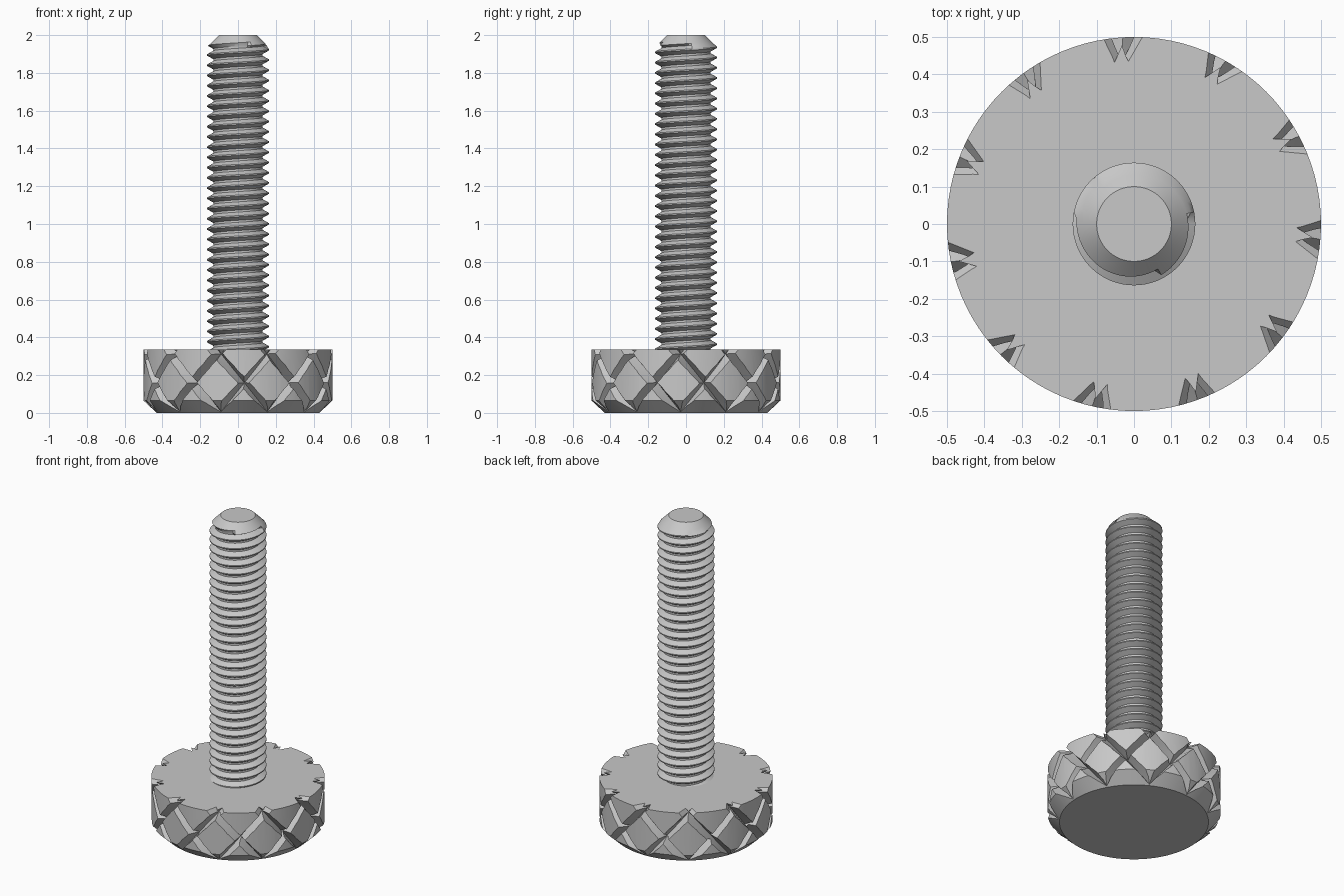
import bpy, bmesh, math

if "Cube" in bpy.data.objects:
    bpy.data.objects.remove(bpy.data.objects["Cube"])

TAU = 2 * math.pi
steel = bpy.data.materials.new("steel grey")
steel.diffuse_color = (0.58, 0.58, 0.58, 1)
steel.use_nodes = True
steel.node_tree.nodes["Principled BSDF"].inputs["Base Color"].default_value = steel.diffuse_color


def finish(bm, name):
    """Turn a bmesh into a scene object with outward normals."""
    bmesh.ops.remove_doubles(bm, verts=bm.verts, dist=1e-5)
    bmesh.ops.recalc_face_normals(bm, faces=bm.faces)
    mesh = bpy.data.meshes.new(name)
    bm.to_mesh(mesh)
    bm.free()
    mesh.materials.append(steel)
    obj = bpy.data.objects.new(name, mesh)
    bpy.context.collection.objects.link(obj)
    return obj


def polar(r, a, z):
    return (r * math.cos(a), r * math.sin(a), z)


def smooth(obj, angle):
    bpy.ops.object.select_all(action='DESELECT')
    obj.select_set(True)
    bpy.context.view_layer.objects.active = obj
    bpy.ops.object.shade_smooth_by_angle(angle=math.radians(angle))


# Knurled head: disc with a chamfered lower rim
HEAD_TOP, HEAD_R, SIDES = 0.335, 0.5, 96
bm = bmesh.new()
rings = [[bm.verts.new(polar(r, TAU * i / SIDES, z)) for i in range(SIDES)]
         for r, z in ((0.43, 0), (HEAD_R, 0.065), (HEAD_R, HEAD_TOP))]
for low, high in zip(rings, rings[1:]):
    for i in range(SIDES):
        j = (i + 1) % SIDES
        bm.faces.new((low[i], low[j], high[j], high[i]))
bm.faces.new(rings[0])
bm.faces.new(rings[-1])
head = finish(bm, "knurled_head")


# Diagonal V grooves: eleven in each winding direction
GROOVES, CROSS_Z, FIRST = 11, 0.312, math.radians(-5)
TWIST = (TAU / GROOVES / 2) / 0.153      # radians of turn per unit of height
SECTION = ((0.435, 0.011), (0.55, -0.05), (0.55, 0.045))  # radius, sideways


def groove_cutter(direction):
    bm = bmesh.new()
    for g in range(GROOVES):
        rows = []
        for s in range(9):
            z = -0.06 + 0.46 * s / 8
            a = FIRST + TAU * g / GROOVES + direction * TWIST * (z - CROSS_Z)
            rows.append([bm.verts.new(polar(r, a + w / HEAD_R, z))
                         for r, w in SECTION])
        for low, high in zip(rows, rows[1:]):
            for i in range(3):
                j = (i + 1) % 3
                bm.faces.new((low[i], low[j], high[j], high[i]))
        bm.faces.new(rows[0])
        bm.faces.new(rows[-1])
    cutter = finish(bm, "groove_cutter")
    cutter.hide_render = True
    return cutter


for direction in (1, -1):
    cutter = groove_cutter(direction)
    mod = head.modifiers.new("grooves", 'BOOLEAN')
    mod.operation = 'DIFFERENCE'
    mod.solver = 'EXACT'
    mod.object = cutter
    bpy.context.view_layer.objects.active = head
    bpy.ops.object.modifier_apply(modifier=mod.name)
    bpy.data.objects.remove(cutter)
smooth(head, 20)


# Threaded shaft: right-hand helix with a conical tip
PITCH, STEPS, BOTTOM, TOP = 0.0542, 64, 0.32, 2.0
CREST, ROOT, TIP_R, TIP_Z = 0.164, 0.131, 0.1, 1.945
THREAD = ((0.0, CREST), (0.12, CREST), (0.46, ROOT), (0.66, ROOT))
turns = math.ceil((TOP - BOTTOM) / PITCH) + 3
bm = bmesh.new()
columns = []
for s in range(STEPS + 1):
    column = []
    for t in range(turns):
        for offset, r in THREAD:
            z = BOTTOM + PITCH * (t - 1.5 + offset + s / STEPS)
            z = min(max(z, BOTTOM), TOP)
            if z > TIP_Z:
                r = TIP_R + (TOP - z)
            column.append(bm.verts.new(polar(r, TAU * s / STEPS, z)))
    columns.append(column)
for left, right in zip(columns, columns[1:]):
    for k in range(len(left) - 1):
        bm.faces.new((left[k], right[k], right[k + 1], left[k + 1]))
bmesh.ops.remove_doubles(bm, verts=bm.verts, dist=1e-5)
# Flat end of the tip
rim = [v for v in bm.verts if v.co.z > TOP - 1e-5]
rim.sort(key=lambda v: math.atan2(v.co.y, v.co.x))
bm.faces.new(rim)
shaft = finish(bm, "threaded_shaft")
smooth(shaft, 30)
